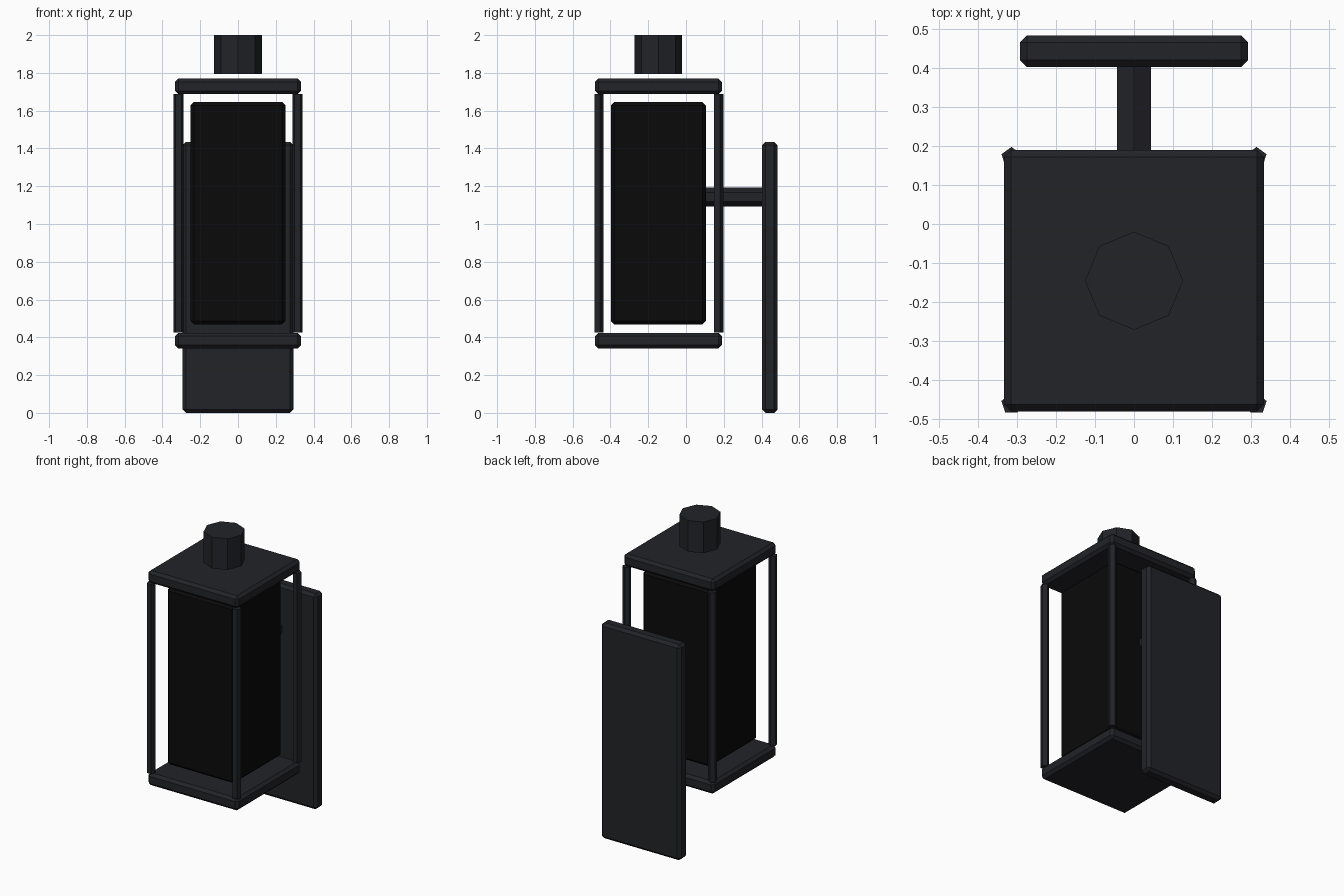
import bpy
from math import pi

if "Cube" in bpy.data.objects:
    bpy.data.objects.remove(bpy.data.objects["Cube"])


def material(name, rgb):
    m = bpy.data.materials.new(name)
    m.diffuse_color = (*rgb, 1)
    m.use_nodes = True
    m.node_tree.nodes["Principled BSDF"].inputs["Base Color"].default_value = m.diffuse_color
    return m


METAL = material("dark_metal", (0.016, 0.017, 0.021))
PANE = material("black_pane", (0.003, 0.003, 0.003))
CY = -0.146  # lantern centre line


def block(name, lo, hi, mat, bevel=0.018):
    """Box between two corners with chamfered edges."""
    bpy.ops.mesh.primitive_cube_add(size=1, location=[(a + b) / 2 for a, b in zip(lo, hi)])
    ob = bpy.context.object
    ob.name = name
    ob.scale = [b - a for a, b in zip(lo, hi)]
    bpy.ops.object.transform_apply(location=False, rotation=False, scale=True)
    mod = ob.modifiers.new("chamfer", 'BEVEL')
    mod.width, mod.segments = bevel, 1
    ob.data.materials.append(mat)
    return ob


def prism(name, sides, radius, length, loc, rot=(0, 0, 0)):
    bpy.ops.mesh.primitive_cylinder_add(vertices=sides, radius=radius, depth=length,
                                        location=loc, rotation=rot)
    ob = bpy.context.object
    ob.name = name
    ob.data.materials.append(METAL)
    return ob


# Wall plate and hexagonal arm
block("wall_plate", (-0.293, 0.403, 0), (0.293, 0.485, 1.435), METAL)
prism("wall_arm", 6, 0.05, 0.33, (0, 0.255, 1.143), (pi / 2, 0, 0))

# Lantern base, roof and dark glass body
for name, z in (("base_plate", 0.341), ("roof_plate", 1.687)):
    block(name, (-0.334, CY - 0.336, z), (0.334, CY + 0.336, z + 0.083), METAL)
block("glass_body", (-0.251, CY - 0.251, 0.468), (0.251, CY + 0.251, 1.646), PANE)

# Five-sided corner posts
for sx, side in ((-1, "left"), (1, "right")):
    for sy, end in ((-1, "front"), (1, "back")):
        prism(f"{end}_{side}_post", 5, 0.027, 1.262,
              (sx * 0.315, CY + sy * 0.317, 1.056))

# Octagonal cap floating just above the roof
prism("top_cap", 8, 0.126, 0.207, (0, CY, 1.8965))
